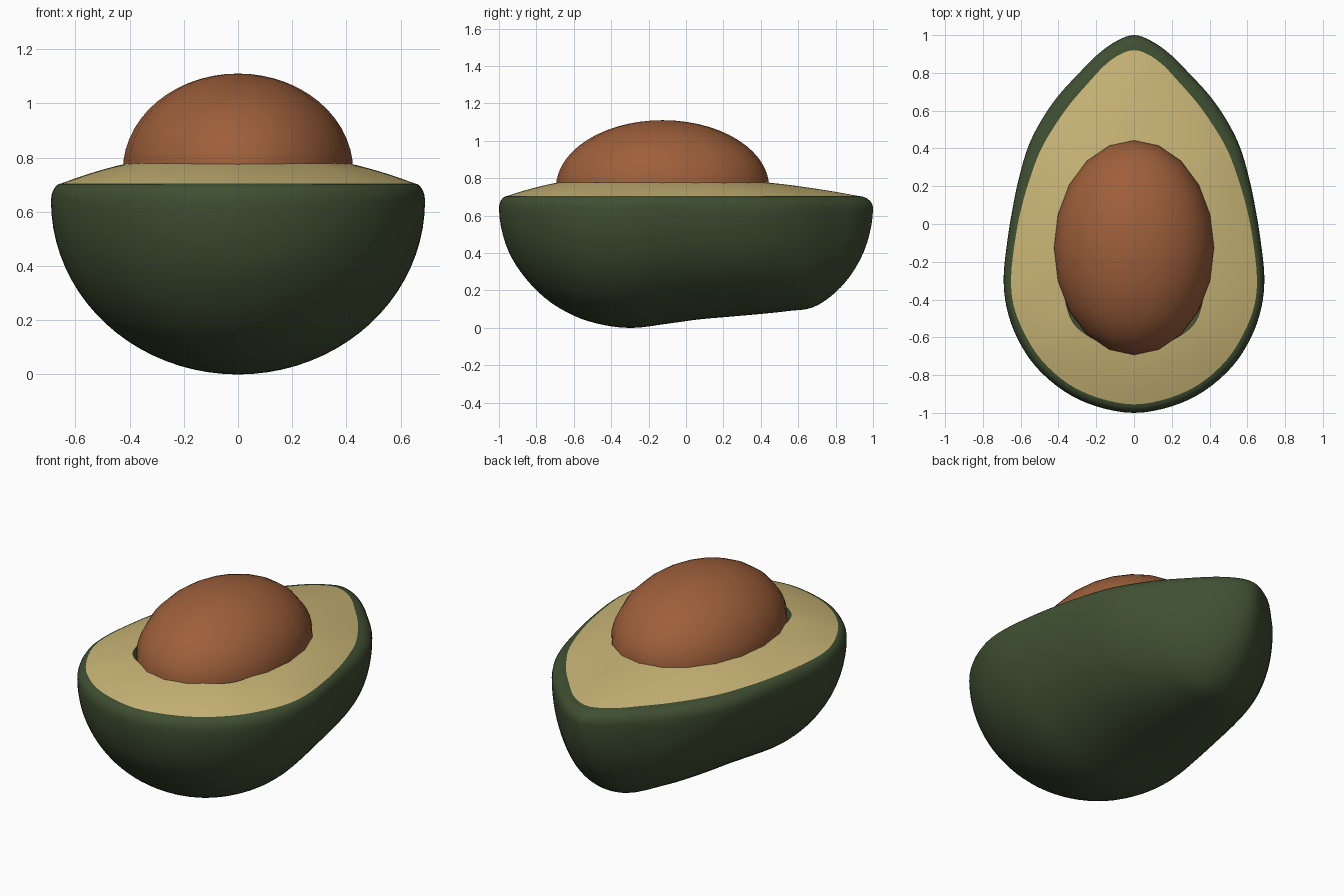
import bpy, bmesh, math
from mathutils import Vector

cube = bpy.data.objects.get("Cube")
if cube:
    bpy.data.objects.remove(cube, do_unlink=True)

RIM_Z, FLESH_Z, HOLE_Z = 0.64, 0.705, 0.778
PIT_CENTRE, PIT_SIZE = Vector((0, -0.125, 0.75)), Vector((0.425, 0.57, 0.36))

# Stations: skin half width, skin y, depth below rim, flesh half width, flesh y
STATIONS = [Vector(s) for s in (
    (0, -1, 0, 0, -.955), (.2, -.965, .19, .19, -.92),
    (.37, -.885, .34, .35, -.845), (.52, -.755, .48, .49, -.72),
    (.62, -.6, .575, .585, -.57), (.675, -.44, .625, .64, -.42),
    (.69, -.28, .64, .65, -.27), (.672, -.1, .618, .63, -.09),
    (.645, .07, .595, .6, .07), (.61, .24, .58, .555, .23),
    (.56, .41, .565, .495, .39), (.49, .55, .55, .42, .52),
    (.4, .68, .53, .335, .64), (.29, .8, .45, .235, .755),
    (.19, .9, .33, .15, .845), (.09, .97, .18, .07, .9), (0, 1, 0, 0, .92))]


def material(name, colour):
    mat = bpy.data.materials.new(name)
    mat.use_nodes = True
    mat.diffuse_color = (*colour, 1)
    bsdf = mat.node_tree.nodes["Principled BSDF"]
    bsdf.inputs["Base Color"].default_value = (*colour, 1)
    bsdf.inputs["Roughness"].default_value = 0.6
    return mat


def smooth_stations(points, steps=4):
    """Catmull-Rom spline with mirrored ghost points so both ends stay round."""
    def ghost(p):
        return Vector((-p[0], p[1], -p[2], -p[3], p[4]))
    pts = [ghost(points[1]), *points, ghost(points[-2])]
    out = []
    for a, b, c, d in zip(pts, pts[1:], pts[2:], pts[3:]):
        for i in range(steps):
            t = i / steps
            out.append(0.5 * (2 * b + (c - a) * t + (2 * a - 5 * b + 4 * c - d) * t ** 2
                              + (3 * b - a - 3 * c + d) * t ** 3))
    return out + [points[-1]]


def add_grid(bm, rows, closed=False):
    verts = [[bm.verts.new(p) for p in row] for row in rows]
    for r0, r1 in zip(verts, verts[1:]):
        n = len(r0)
        for i in range(n if closed else n - 1):
            j = (i + 1) % n
            bm.faces.new((r0[i], r0[j], r1[j], r1[i]))


def finish(name, bm, mat, up):
    """Weld, orient by the overall vertical direction and smooth."""
    bmesh.ops.remove_doubles(bm, verts=bm.verts, dist=0.0005)
    bmesh.ops.recalc_face_normals(bm, faces=bm.faces)
    bm.normal_update()
    if up * sum(f.normal.z * f.calc_area() for f in bm.faces) < 0:
        bmesh.ops.reverse_faces(bm, faces=bm.faces)
    mesh = bpy.data.meshes.new(name)
    bm.to_mesh(mesh)
    bm.free()
    mesh.materials.append(mat)
    obj = bpy.data.objects.new(name, mesh)
    bpy.context.collection.objects.link(obj)
    bpy.ops.object.select_all(action='DESELECT')
    obj.select_set(True)
    bpy.context.view_layer.objects.active = obj
    bpy.ops.object.shade_smooth_by_angle(angle=math.radians(40))
    return obj


def ring(half):
    """Mirror a half outline into a closed loop."""
    return half + [Vector((-p.x, p.y, p.z)) for p in half[-2:0:-1]]


def hole_point(edge):
    """Point on the pit hole facing a point of the flesh edge."""
    a = math.atan2((edge.y - PIT_CENTRE.y) / PIT_SIZE.y, edge.x / PIT_SIZE.x)
    s, c = math.sin(a), math.cos(a)
    # The hole is a little wide beside the lower half of the pit
    wide = 0.97 + 0.06 * math.exp(-((s + 0.68) / 0.16) ** 2)
    return Vector((PIT_SIZE.x * c * wide, PIT_CENTRE.y + PIT_SIZE.y * s * wide, HOLE_Z))


stations = smooth_stations(STATIONS)
outer = [Vector((s[0], s[1], RIM_Z)) for s in stations]
inner = [Vector((s[3], s[4], FLESH_Z)) for s in stations]
hole = [hole_point(p) for p in inner]

green = material("dark green skin", (0.05, 0.078, 0.032))
cream = material("pale yellow flesh", (0.58, 0.46, 0.18))
brown = material("brown pit", (0.34, 0.115, 0.043))

# Skin: lofted bowl plus a rounded rim
bm = bmesh.new()
ARC = 40
add_grid(bm, [[Vector((s[0] * math.cos(math.pi * i / ARC), s[1],
                       RIM_Z - s[2] * math.sin(math.pi * i / ARC)))
               for i in range(ARC + 1)] for s in stations])
rim = []
for k in range(6):
    a = k / 5 * math.radians(90)
    rim.append(ring([Vector((*p.lerp(q, 1 - math.cos(a)).xy,
                             RIM_Z + (FLESH_Z - RIM_Z) * math.sin(a)))
                     for p, q in zip(outer, inner)]))
add_grid(bm, rim, closed=True)
finish("skin", bm, green, up=-1)

# Flesh: gently domed ring around the pit hole
bm = bmesh.new()
rows = []
for k in range(7):
    t = k / 6
    rise = FLESH_Z + (HOLE_Z - FLESH_Z) * (1.3 * t - 0.3 * t * t)
    rows.append(ring([Vector((*p.lerp(q, t).xy, rise)) for p, q in zip(inner, hole)]))
add_grid(bm, rows, closed=True)
finish("flesh", bm, cream, up=1)

# Pit: stretched sphere with a faceted outline
bm = bmesh.new()
bmesh.ops.create_uvsphere(bm, u_segments=20, v_segments=28, radius=1)
for v in bm.verts:
    v.co = PIT_CENTRE + v.co * PIT_SIZE
finish("pit", bm, brown, up=0)
